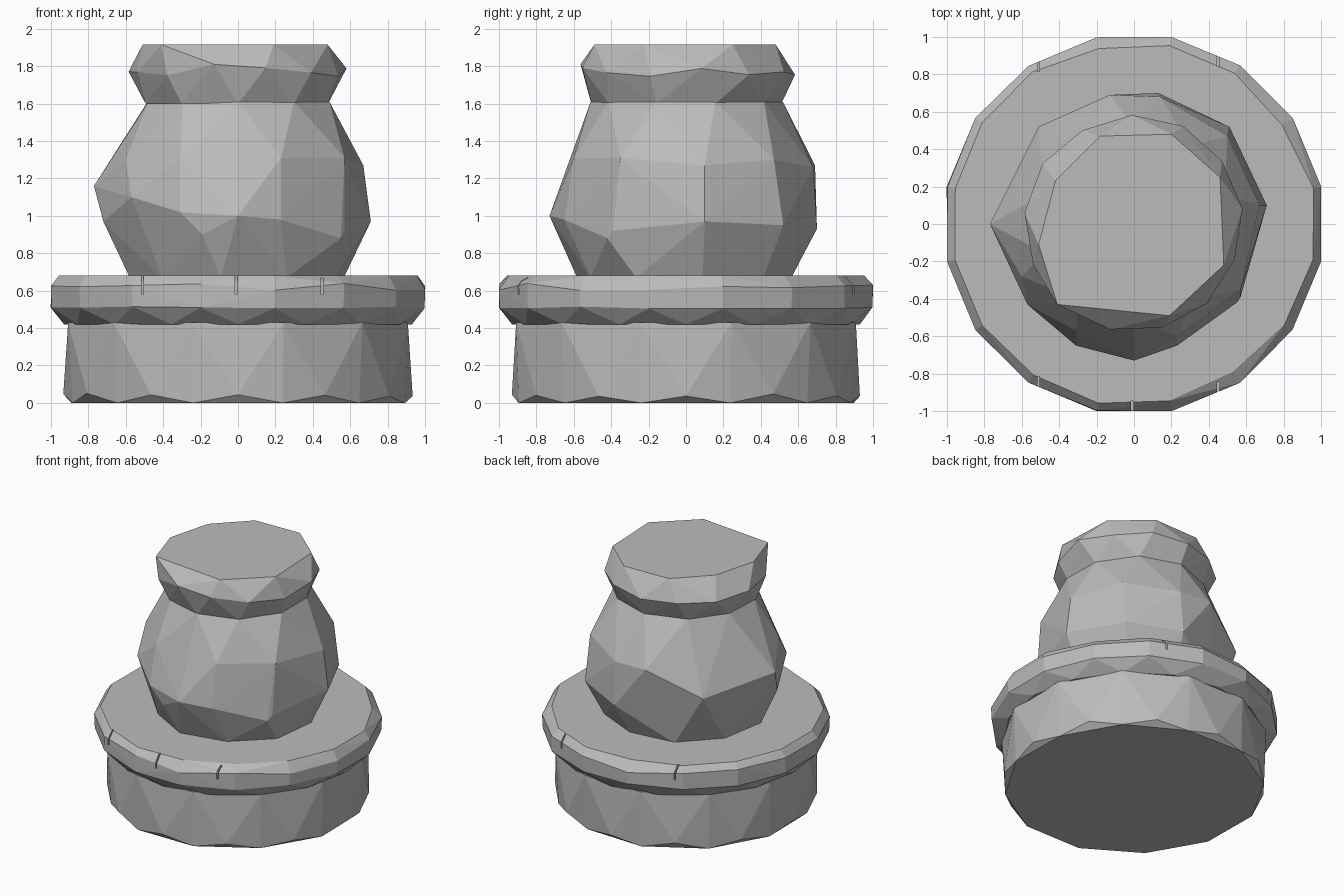
import bpy, bmesh, random
from math import sin, cos, radians, tau
from mathutils import Vector

random.seed(4)
cube = bpy.data.objects.get("Cube")
if cube:
    bpy.data.objects.remove(cube)

stone = bpy.data.materials.new("grey stone")
stone.use_nodes = True
GREY = (0.5, 0.5, 0.5, 1)
stone.diffuse_color = GREY
stone.node_tree.nodes["Principled BSDF"].inputs["Base Color"].default_value = GREY


def ring(sides, radius, z, phase=0, rough=0, rough_z=0):
    """Horizontal polygon of points with an optional chipped roughness."""
    points = []
    for i in range(sides):
        a = tau * i / sides + radians(phase)
        r = radius + random.uniform(-rough, rough)
        points.append((r * cos(a), r * sin(a), z + random.uniform(-rough_z, rough_z)))
    return points


def faceted(name, points):
    """Flat-faced solid stretched over the given points."""
    bm = bmesh.new()
    for p in points:
        bm.verts.new(p)
    result = bmesh.ops.convex_hull(bm, input=bm.verts)
    spare = {g for g in result["geom_interior"] + result["geom_unused"]
             if isinstance(g, bmesh.types.BMVert)}
    bmesh.ops.delete(bm, geom=list(spare), context="VERTS")
    bmesh.ops.dissolve_limit(bm, angle_limit=radians(1), verts=bm.verts, edges=bm.edges)
    bmesh.ops.recalc_face_normals(bm, faces=bm.faces)
    mesh = bpy.data.meshes.new(name)
    bm.to_mesh(mesh)
    bm.free()
    mesh.materials.append(stone)
    obj = bpy.data.objects.new(name, mesh)
    bpy.context.collection.objects.link(obj)
    return obj


# Drum base with a scalloped lower edge
faceted("base_drum",
        ring(12, 0.92, 0, 15, 0.01)
        + ring(12, 0.93, 0.045, 0, 0.005, 0.01)
        + ring(12, 0.94, 0.43, 15))

# Overhanging collar with worn edges
collar = faceted("collar",
                 ring(16, 0.93, 0.42, 0)
                 + ring(16, 1.018, 0.51, 11.25, 0.003, 0.006)
                 + ring(16, 1.018, 0.62, 11.25, 0.003, 0.02)
                 + ring(16, 0.965, 0.68, 11.25, 0.015))

# Narrow cracks in the collar's upper edge
for x, y in [(-0.51, -0.86), (-0.01, -0.99), (0.45, -0.89), (0.45, 0.89), (-0.51, 0.86)]:
    bpy.ops.mesh.primitive_cube_add(size=1, location=(x, y, 0.64))
    cutter = bpy.context.object
    cutter.name = "crack_cutter"
    cutter.scale = (0.012, 0.09, 0.12)
    cutter.hide_render = True
    cutter.hide_set(True)
    cut = collar.modifiers.new("crack", "BOOLEAN")
    cut.operation = "DIFFERENCE"
    cut.object = cutter

# Rough-hewn belly
widest = [(-0.77, 0, 1.16), (-0.72, -0.1, 0.97), (-0.57, -0.43, 1.1), (-0.31, -0.65, 1.02),
          (0, -0.73, 1.0), (0.23, -0.65, 0.98), (0.57, -0.39, 0.92), (0.71, 0.1, 0.97),
          (0.51, 0.52, 0.95), (0.13, 0.7, 0.93), (-0.13, 0.69, 1.27), (-0.51, 0.52, 1.08)]
shoulder = [(-0.31, -0.57, 1.3), (0.23, -0.6, 1.31), (0.57, -0.35, 1.31), (0.67, 0.1, 1.27),
            (0.5, 0.47, 1.3), (0.14, 0.68, 1.26), (-0.6, -0.28, 1.3)]
hips = [(-0.19, -0.66, 0.9), (0.55, -0.42, 0.88)]
faceted("belly", ring(10, 0.58, 0.67, 9, 0.01) + hips + widest + shoulder
        + ring(10, 0.51, 1.61, 18, 0.01))

# Chipped cap with a flat top
crown = [(-0.18, 0.47), (0.2, 0.48), (0.46, 0.25), (0.48, -0.22),
         (0.19, -0.49), (-0.41, -0.43), (-0.51, -0.11), (-0.42, 0.23)]
faceted("cap", ring(10, 0.51, 1.6, 18, 0.01)
        + ring(13, 0.58, 1.78, 8, 0.01, 0.035)
        + [Vector((x, y, 1.915)) for x, y in crown])
